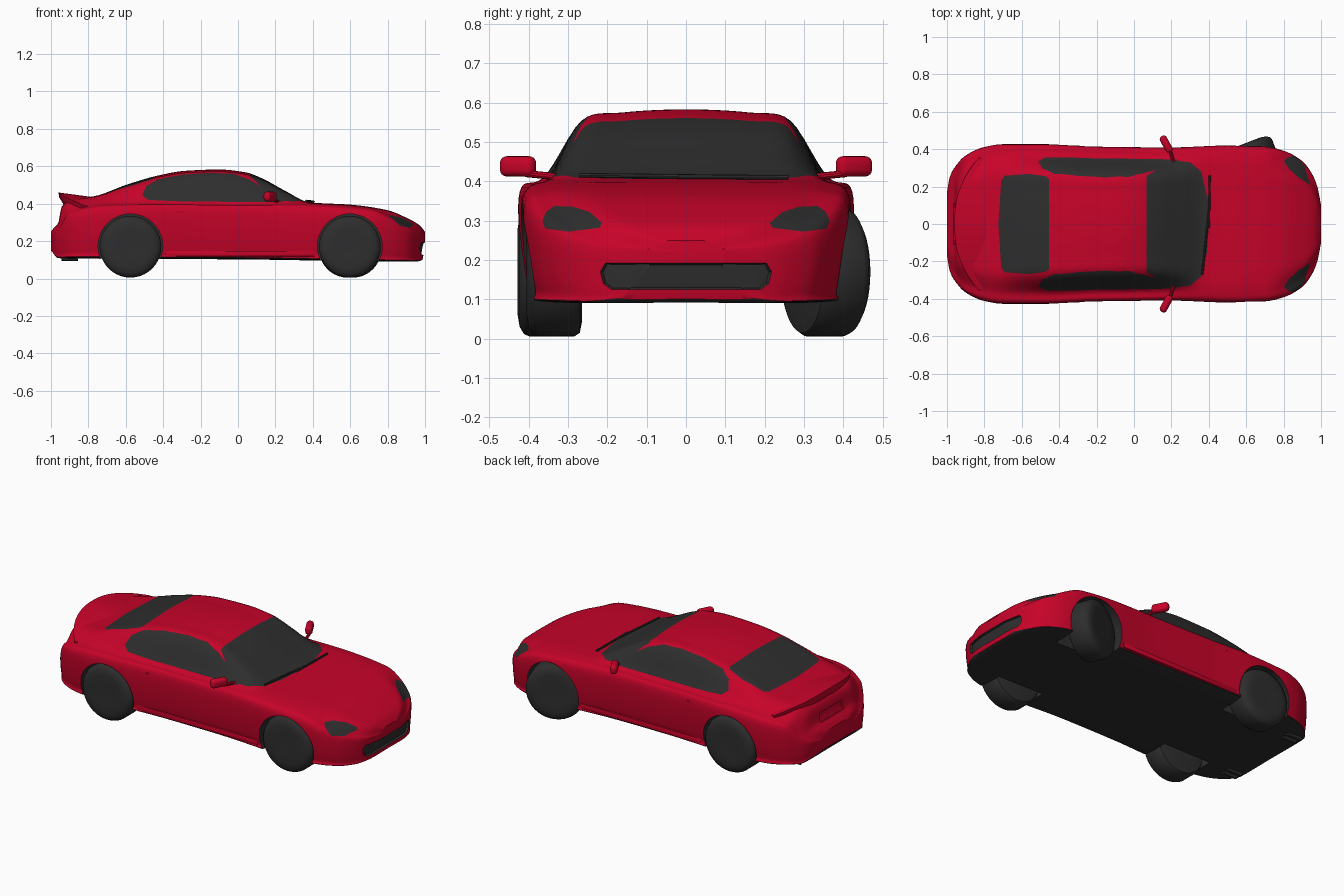
import bpy, bmesh, math
from mathutils import Matrix, Vector
from mathutils.bvhtree import BVHTree

if "Cube" in bpy.data.objects:
    bpy.data.objects.remove(bpy.data.objects["Cube"])


def material(name, rgb):
    m = bpy.data.materials.new(name)
    m.use_nodes = True
    m.diffuse_color = (*rgb, 1)
    m.node_tree.nodes["Principled BSDF"].inputs["Base Color"].default_value = (*rgb, 1)
    return m


PAINTS = [material("red_paint", (.57, .001, .022)), material("dark_trim", (.027, .027, .027))]
RED, DARK = 0, 1
parts = []


def finish(name, bm, paint=None):
    """Turn a bmesh into a named object carrying both paints."""
    bmesh.ops.recalc_face_normals(bm, faces=bm.faces)
    if paint is not None:
        for f in bm.faces:
            f.material_index = paint
    mesh = bpy.data.meshes.new(name)
    bm.to_mesh(mesh)
    bm.free()
    for m in PAINTS:
        mesh.materials.append(m)
    ob = bpy.data.objects.new(name, mesh)
    bpy.context.collection.objects.link(ob)
    parts.append(ob)
    return ob


def curve(*knots):
    """Smooth interpolation through (x, value) knots without overshoot."""
    slopes = [(b[1] - a[1]) / (b[0] - a[0]) for a, b in zip(knots, knots[1:])]
    tangents = [slopes[0]]
    for a, b in zip(slopes, slopes[1:]):
        tangents.append(2 * a * b / (a + b) if a * b > 0 else 0)
    tangents.append(slopes[-1])

    def value(x):
        i = max(k for k in range(len(slopes)) if k == 0 or knots[k][0] <= x)
        (xa, a), (xb, b) = knots[i], knots[i + 1]
        h = xb - xa
        t = (x - xa) / h
        blend = t * t * (3 - 2 * t)
        return (a + (b - a) * blend + h * t * (1 - t) * ((1 - t) * tangents[i] - t * tangents[i + 1]))
    return value


def loft(bm, rings):
    """Skin closed rings of points and cap both ends."""
    rows = [[bm.verts.new(p) for p in ring] for ring in rings]
    n = len(rows[0])
    for a, b in zip(rows, rows[1:]):
        for k in range(n):
            bm.faces.new((a[k], a[(k + 1) % n], b[(k + 1) % n], b[k]))
    bm.faces.new(rows[0])
    bm.faces.new(rows[-1])


# Body lines along the length: centre height, floor, half width, shoulder
top = curve((-1, .25), (-.985, .27), (-.96, .3), (-.945, .38), (-.9, .42), (-.76, .442), (-.6, .5),
            (-.43, .55), (-.28, .576), (-.1, .583), (.04, .568), (.13, .535), (.25, .47),
            (.385, .407), (.6, .395), (.8, .365), (.9, .325), (.97, .285), (1, .25))
floor = curve((-1, .15), (-.96, .11), (0, .105), (.95, .092), (.985, .1), (1, .19))
width = curve((-1, .17), (-.985, .25), (-.96, .3), (-.9, .365), (-.8, .41), (-.7, .425), (-.5, .425),
              (-.2, .412), (.2, .408), (.5, .418), (.7, .412), (.8, .39), (.9, .335), (.95, .27),
              (.98, .2), (1, .1))
shoulder = curve((-1, .22), (-.96, .27), (-.9, .36), (-.7, .4), (-.4, .41), (.2, .405), (.45, .395),
                 (.7, .375), (.85, .315), (.95, .26), (1, .23))


def section(x, steps=6):
    t, b, w, s = top(x), floor(x), width(x), shoulder(x)
    t = max(t, s + .004)
    rise = s - b
    pts = [(0, b), (.87 * w, b), (.955 * w, b + .12 * rise), (w, b + .6 * rise),
           (.985 * w, s - .08 * rise), (.855 * w, s), (.65 * w, t - .17 * (t - s)),
           (.39 * w, t - .045 * (t - s)), (0, t)]
    pts = [Vector(p) for p in pts]
    ends = [Vector((-pts[1].x, pts[1].y))] + pts + [Vector((-pts[-2].x, pts[-2].y))]
    half = []
    for p, q, r, u in zip(ends, ends[1:], ends[2:], ends[3:]):
        for k in range(steps):
            f = k / steps
            half.append(q + (r - p) * f / 2 + (p * 2 - q * 5 + r * 4 - u) * f * f / 2
                        + (q * 3 - p - r * 3 + u) * f ** 3 / 2)
    half.append(pts[-1])
    loop = half + [Vector((-p.x, p.y)) for p in half[-2:0:-1]]
    return [(x, p.x, p.y) for p in loop]


def cut_panel(bm, outline, i, j, region, paint, depth=0):
    """Cut a convex outline, seen along the third axis, into the skin and paint it."""
    mid = sum((Vector(p) for p in outline), Vector((0, 0))) / len(outline)
    planes = []
    for a, b in zip(outline, outline[1:] + outline[:1]):
        co, no = Vector((0, 0, 0)), Vector((0, 0, 0))
        co[i], co[j] = a
        no[i], no[j] = b[1] - a[1], a[0] - b[0]
        if no[i] * (mid.x - a[0]) + no[j] * (mid.y - a[1]) > 0:
            no = -no
        planes.append((co, no.normalized()))
    lo = [min(p[k] for p in outline) - .03 for k in (0, 1)]
    hi = [max(p[k] for p in outline) + .03 for k in (0, 1)]

    def faces():
        for f in bm.faces:
            c = f.calc_center_median()
            if lo[0] < c[i] < hi[0] and lo[1] < c[j] < hi[1] and region(c):
                yield f, c
    for co, no in planes:
        near = [f for f, c in faces()]
        geom = near + list({e for f in near for e in f.edges}) + list({v for f in near for v in f.verts})
        bmesh.ops.bisect_plane(bm, geom=geom, dist=1e-5, plane_co=co, plane_no=no)
    inside = [f for f, c in faces() if all((c - co).dot(no) < 0 for co, no in planes)]
    for f in inside:
        f.material_index = paint
    if depth:
        bm.normal_update()
        bmesh.ops.inset_region(bm, faces=inside, thickness=.003, depth=-depth)


def mirrored(half):
    return half + [(x, -y) for x, y in reversed(half) if y]


# Body shell with a dark underside
bm = bmesh.new()
N = 130
loft(bm, [section(-math.cos(math.pi * k / N)) for k in range(N + 1)])
bmesh.ops.recalc_face_normals(bm, faces=bm.faces)
for f in bm.faces:
    if f.normal.z < -.55 and f.calc_center_median().z < .14:
        f.material_index = DARK
# Glass
cut_panel(bm, [(-.512, .445), (-.49, .495), (-.43, .53), (-.3, .555), (-.15, .565), (-.03, .56), (.06, .53),
               (.13, .487), (.24, .42), (.235, .408), (-.3, .412), (-.48, .42)], 0, 2,
          lambda c: abs(c.y) > .235 and c.z > .38, DARK)
cut_panel(bm, mirrored([(.068, .258), (.21, .34), (.3, .33), (.36, .28), (.39, .15), (.4, 0)]), 0, 1,
          lambda c: c.z > .38, DARK)
cut_panel(bm, mirrored([(-.455, .24), (-.47, .255), (-.56, .268), (-.69, .258), (-.71, .235), (-.725, 0)]),
          0, 1, lambda c: c.z > .38, DARK)
# Headlights, front intake and rear plate recess
for s in (1, -1):
    lamp = [(.365, .3), (.358, .28), (.3, .272), (.22, .282), (.213, .294), (.245, .322), (.29, .336),
            (.335, .337), (.356, .322)]
    cut_panel(bm, [(s * y, z) for y, z in lamp], 1, 2, lambda c: c.x > .7, DARK)
cut_panel(bm, [(-.205, .192), (.205, .192), (.218, .17), (.21, .14), (.19, .125), (-.19, .125),
               (-.21, .14), (-.218, .17)], 1, 2, lambda c: c.x > .8, DARK, .012)
cut_panel(bm, [(-.11, .29), (.11, .29), (.1, .34), (-.1, .34)], 1, 2, lambda c: c.x < -.9, RED, .008)
skin = BVHTree.FromBMesh(bm)
body = finish("body", bm)


def cylinder(bm, centre, radius, depth, direction, segments=48):
    turn = Vector(direction).to_track_quat("Z", "Y").to_matrix().to_4x4()
    bmesh.ops.create_cone(bm, cap_ends=True, segments=segments, radius1=radius, radius2=radius,
                          depth=depth, matrix=Matrix.Translation(centre) @ turn)


def rounded_box(bm, size, place, bevel, segments=2):
    bmesh.ops.create_cube(bm, size=1, matrix=Matrix.Diagonal((*size, 1)))
    bmesh.ops.bevel(bm, geom=bm.edges[:], offset=bevel, segments=segments, profile=.5, affect="EDGES")
    bm.transform(place)


# Wheel arches, cut out of the body
AXLES = {"rear": -.575, "front": .598}
bm = bmesh.new()
for x in AXLES.values():
    for s in (1, -1):
        cylinder(bm, (x, s * .42, .172), .173, .36, (0, 1, 0))
cutter = finish("arch_cutter", bm, DARK)
cutter.hide_render = True
mod = body.modifiers.new("arches", "BOOLEAN")
mod.operation, mod.object, mod.solver = "DIFFERENCE", cutter, "EXACT"
bpy.context.view_layer.objects.active = body
bpy.ops.object.modifier_apply(modifier=mod.name)
parts.remove(cutter)
bpy.data.objects.remove(cutter)

# Wheels: rounded tyre profile spun around the axle; the front left one is turned out
for end, x in AXLES.items():
    for side, s in (("left", 1), ("right", -1)):
        bm = bmesh.new()
        profile = [(.13, -.07), (.155, -.065), (.165, -.05), (.165, .04), (.158, .055), (.14, .066),
                   (.11, .071), (.06, .068)]
        loft(bm, [[(r * math.cos(a), s * y, r * math.sin(a))
                   for a in (math.tau * k / 40 for k in range(40))] for r, y in profile])
        turned = end == "front" and s > 0
        y = .357 if end == "rear" or turned else .335
        bm.transform(Matrix.Translation((x, s * y, .17))
                     @ Matrix.Rotation(math.radians(21 if turned else 0), 4, "Z"))
        finish(f"{end}_{side}_wheel", bm, DARK)

# Tail spoiler: curved lip rising from the rear deck
bm = bmesh.new()
rings = []
for k in range(33):
    t = k / 16 - 1
    x, y, z = -.96 + .13 * abs(t) ** 2.4, .355 * t, .46 - .07 * t * t
    rings.append([(x, y, z), (x + .004, y, z - .025), (x + .025, y * .98, z - .06),
                  (x + .18, y * .93, z - .06), (x + .18, y * .93, z - .024), (x + .09, y * .96, z - .012)])
loft(bm, rings)
finish("tail_spoiler", bm, RED)

# Mirrors, door handles and sills
for side, s in (("left", 1), ("right", -1)):
    bm = bmesh.new()
    rounded_box(bm, (.04, .098, .052),
                Matrix.Translation((.172, s * .427, .438)) @ Matrix.Rotation(s * .5, 4, "Z"), .018, 4)
    cylinder(bm, (.2, s * .37, .416), .009, .08, (-.3, s, .1), 10)
    finish(f"{side}_mirror", bm, RED)
    for name, centre, size in (("door_handle", (-.335, .413, .358), (.09, .012, .012)),
                               ("sill", (.01, .385, .133), (.8, .036, .03))):
        bm = bmesh.new()
        rounded_box(bm, size, Matrix.Translation((centre[0], s * centre[1], centre[2])), .004)
        finish(f"{side}_{name}", bm, RED)

# Wipers resting on the base of the windscreen
for name, a, b in (("left_wiper", (.405, .26), (.4, -.02)), ("right_wiper", (.4, .06), (.365, -.27))):
    ends = [skin.ray_cast(Vector((*p, 1)), Vector((0, 0, -1)))[0] for p in (a, b)]
    bm = bmesh.new()
    cylinder(bm, (ends[0] + ends[1]) / 2 + Vector((0, 0, .006)), .006,
             (ends[1] - ends[0]).length, ends[1] - ends[0], 8)
    finish(name, bm, DARK)

# Exhaust pipes under the rear bumper
bm = bmesh.new()
for y in (-.27, -.23, .23, .27):
    cylinder(bm, (-.9, y, .11), .015, .09, (1, 0, 0), 16)
finish("exhaust_pipes", bm, DARK)

bpy.ops.object.select_all(action="DESELECT")
for ob in parts:
    ob.select_set(True)
bpy.context.view_layer.objects.active = body
bpy.ops.object.shade_smooth_by_angle(angle=math.radians(35))
